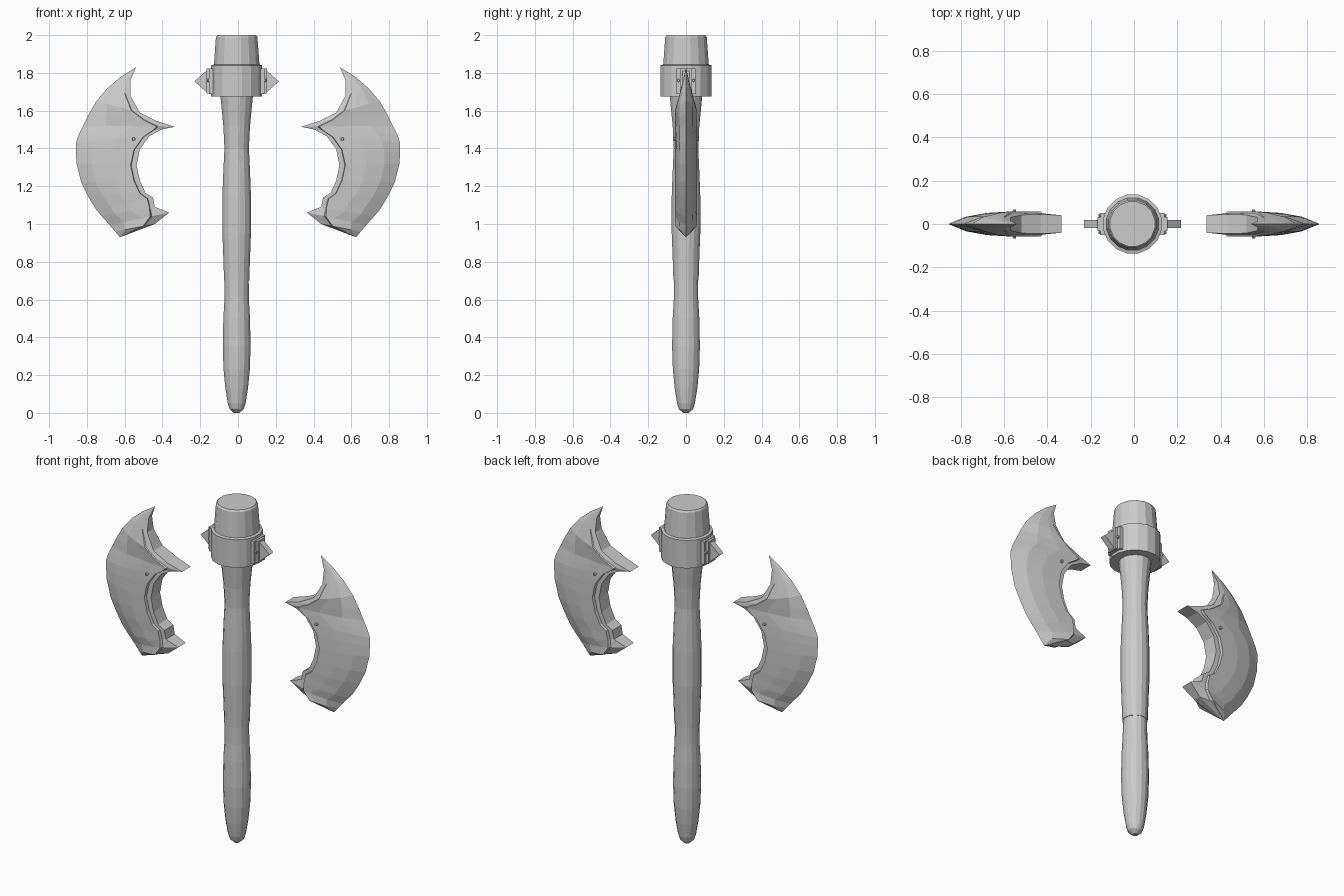
import bpy
import bmesh
import math
from mathutils import Vector, Matrix

default_cube = bpy.data.objects.get("Cube")
if default_cube:
    bpy.data.objects.remove(default_cube, do_unlink=True)

# One plain grey for the whole weapon
GREY = (0.6, 0.6, 0.6, 1.0)
metal = bpy.data.materials.new("plain grey")
metal.use_nodes = True
metal.diffuse_color = GREY
for node in metal.node_tree.nodes:
    if node.type == 'BSDF_PRINCIPLED':
        node.inputs["Base Color"].default_value = GREY

AXIS_X = -0.007   # the shaft sits slightly off centre


def finish(name, bm):
    """Clean the mesh, link it as a named object and colour it."""
    bmesh.ops.remove_doubles(bm, verts=bm.verts, dist=0.0005)
    bmesh.ops.recalc_face_normals(bm, faces=bm.faces)
    mesh = bpy.data.meshes.new(name)
    bm.to_mesh(mesh)
    bm.free()
    mesh.materials.append(metal)
    obj = bpy.data.objects.new(name, mesh)
    bpy.context.collection.objects.link(obj)
    return obj


def bridge(bm, rings):
    """Skin closed rings of equal length, skipping collapsed corners."""
    for lower, upper in zip(rings, rings[1:]):
        for i in range(len(lower)):
            j = (i + 1) % len(lower)
            bm.faces.new((lower[i], lower[j], upper[j], upper[i]))


def lathe(name, profile, sides=16):
    """Turn a (radius, height) profile about the shaft axis and cap both ends."""
    bm = bmesh.new()
    rings = []
    for radius, height in profile:
        ring = []
        for k in range(sides):
            angle = math.tau * (k + 0.5) / sides
            ring.append(bm.verts.new((AXIS_X + radius * math.cos(angle),
                                      radius * math.sin(angle), height)))
        rings.append(ring)
    bridge(bm, rings)
    bm.faces.new(rings[0])
    bm.faces.new(rings[-1])
    return finish(name, bm)


def box(name, centre, size):
    bm = bmesh.new()
    matrix = Matrix.Translation(centre) @ Matrix.Diagonal((*size, 1))
    bmesh.ops.create_cube(bm, size=1, matrix=matrix)
    return finish(name, bm)


def rivet(name, centre, axis, radius, depth):
    """Short stud pointing along the given axis."""
    bm = bmesh.new()
    turn = Vector(axis).to_track_quat('Z', 'Y').to_matrix().to_4x4()
    bmesh.ops.create_cone(bm, cap_ends=True, segments=8, radius1=radius,
                          radius2=radius * 0.7, depth=depth,
                          matrix=Matrix.Translation(centre) @ turn)
    return finish(name, bm)


# Handle: grip below, swelling shaft above
lathe("grip", [(0.015, 0), (0.038, 0.02), (0.048, 0.05), (0.061, 0.13),
               (0.071, 0.23), (0.075, 0.35), (0.072, 0.5), (0.066, 0.6),
               (0.065, 0.7)])
lathe("shaft", [(0.068, 0.7), (0.072, 0.82), (0.077, 0.95), (0.077, 1.15),
                (0.072, 1.28), (0.066, 1.4), (0.072, 1.52), (0.08, 1.6),
                (0.088, 1.68), (0.088, 1.7)])

# Head: wide collar with a tapering cap
lathe("collar", [(0.085, 1.675), (0.138, 1.675), (0.138, 1.84), (0.12, 1.845)])
lathe("cap", [(0.124, 1.83), (0.112, 1.99), (0.105, 2.0)])

# Blade sections from the upper horn to the lower horn:
# inner x, inner z, inner half thickness, outer x, outer z, cheek start
SECTIONS = [
    (.54, 1.83, .00, .54, 1.83, .3),
    (.57, 1.76, .015, .62, 1.78, .3),
    (.57, 1.68, .03, .69, 1.72, .25),
    (.52, 1.59, .042, .75, 1.65, .2),
    (.43, 1.545, .045, .79, 1.58, .2),
    (.335, 1.515, .04, .82, 1.52, .2),
    (.405, 1.5, .042, .845, 1.47, .1),
    (.47, 1.465, .042, .858, 1.43, .08),
    (.52, 1.395, .042, .858, 1.38, .09),
    (.537, 1.31, .042, .855, 1.32, .1),
    (.52, 1.23, .042, .83, 1.22, .1),
    (.49, 1.165, .042, .79, 1.14, .1),
    (.45, 1.14, .042, .75, 1.075, .1),
    (.44, 1.09, .04, .72, 1.04, .1),
    (.365, 1.06, .036, .68, .995, .32),
    (.44, 1.0, .022, .65, .96, .3),
    (.625, .93, .00, .625, .93, .3),
]
CHEEK = 0.058     # half thickness of the blade body


def blade(name, side):
    bm = bmesh.new()
    rings = []
    for ix, iz, thin, ox, oz, start in SECTIONS:
        inner, outer = Vector((ix, 0, iz)), Vector((ox, 0, oz))
        reach = (outer - inner).length
        thick = CHEEK * min(1, reach / 0.22)
        stepped = start <= 0.1
        # inner wall, socket ledge, cheek, then the ground bevel
        ledge = thin if stepped else (thin + thick) / 2
        half = [(0, thin), (start * 0.9, ledge), (start, thick),
                (0.45, thick * 0.88), (0.75, thick * 0.58)]
        loop = [(f, -y) for f, y in half] + [(1, 0)]
        loop += [(f, y) for f, y in reversed(half)]
        ring = []
        for f, y in loop:
            p = inner.lerp(outer, f)
            ring.append(bm.verts.new((side * p.x, y, p.z)))
        rings.append(ring)
    bridge(bm, rings)
    return finish(name, bm)


def spike(name, side):
    """Flat triangular wedge pointing outwards."""
    bm = bmesh.new()
    rings = []
    for y in (-0.018, 0.018):
        rings.append([bm.verts.new((AXIS_X + side * x, y, z)) for x, z in
                      ((0.15, 1.69), (0.224, 1.755), (0.15, 1.82))])
    bridge(bm, rings)
    for ring in rings:
        bm.faces.new(ring)
    return finish(name, bm)


for side, label in ((1, "left"), (-1, "right")):
    blade(label + "_blade", side)
    # Mount on the collar that carries the spike
    spike(label + "_spike", side)
    box(label + "_mount_base", (AXIS_X + side * 0.132, 0, 1.757),
        (0.03, 0.1, 0.135))
    box(label + "_mount_plate", (AXIS_X + side * 0.15, 0, 1.757),
        (0.022, 0.064, 0.13))
    for face, end in ((-1, "front"), (1, "back")):
        rivet(f"{label}_{end}_blade_rivet",
              (side * 0.552, face * 0.058, 1.45), (0, face, 0), 0.01, 0.02)
        rivet(f"{label}_{end}_mount_rivet",
              (AXIS_X + side * 0.149, face * 0.04, 1.76), (side, 0, 0), 0.009, 0.016)
